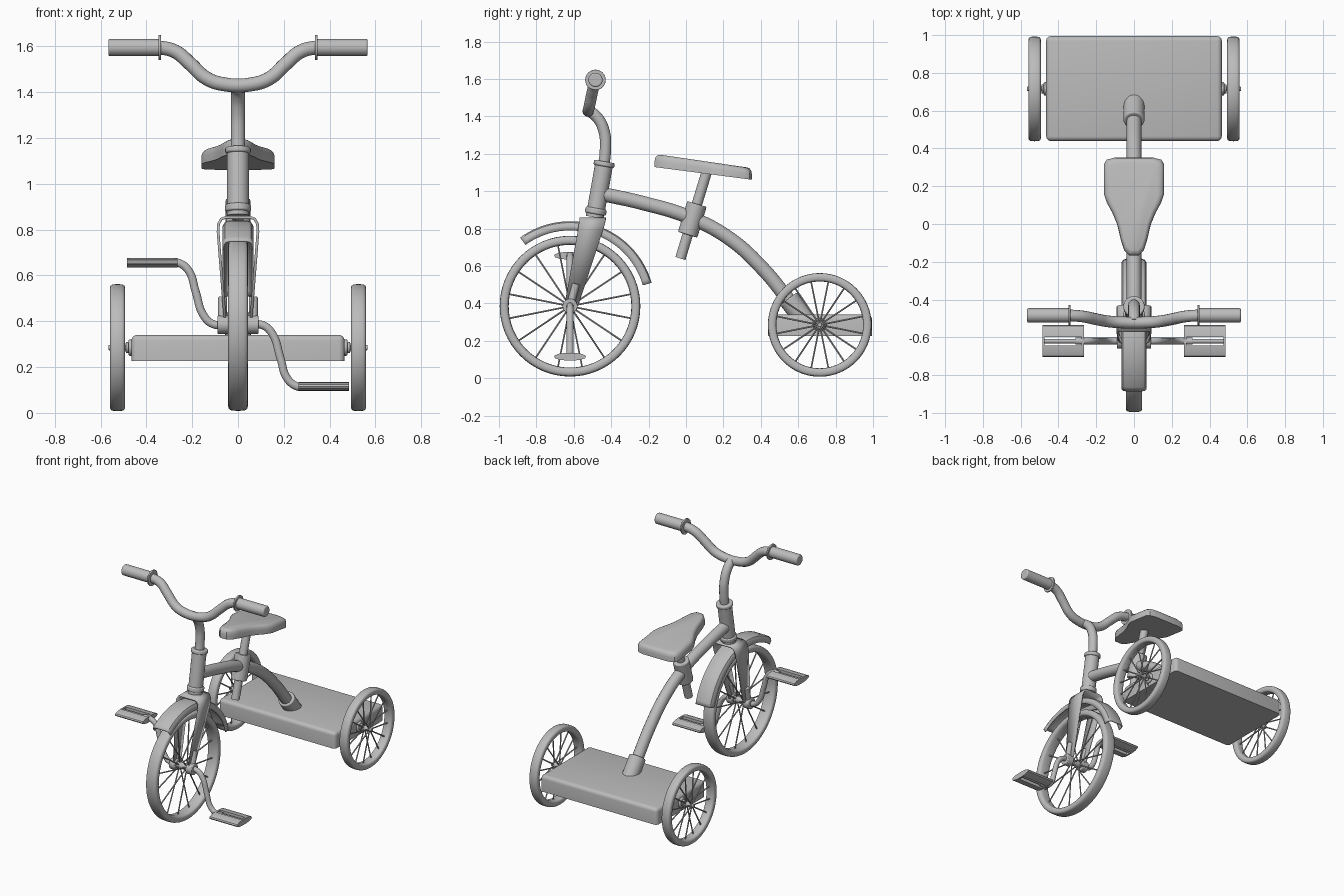
import bpy, bmesh, math
from mathutils import Vector, Matrix

cube = bpy.data.objects.get("Cube")
if cube:
    bpy.data.objects.remove(cube)

grey = bpy.data.materials.new("plain grey")
grey.use_nodes = True
GREY = (0.5, 0.5, 0.5, 1)
grey.diffuse_color = GREY
grey.node_tree.nodes["Principled BSDF"].inputs["Base Color"].default_value = GREY


def finish(name, data, angle=35):
    ob = bpy.data.objects.new(name, data)
    bpy.context.collection.objects.link(ob)
    data.materials.append(grey)
    bpy.ops.object.select_all(action='DESELECT')
    ob.select_set(True)
    bpy.context.view_layer.objects.active = ob
    if ob.type == 'CURVE':
        bpy.ops.object.convert(target='MESH')
        ob = bpy.context.object
    bpy.ops.object.shade_smooth_by_angle(angle=math.radians(angle))
    return ob


def from_bm(name, bm):
    bmesh.ops.recalc_face_normals(bm, faces=bm.faces)
    me = bpy.data.meshes.new(name)
    bm.to_mesh(me)
    bm.free()
    return finish(name, me)


def add_rod(bm, a, b, r, sides=24, r2=None):
    a, b = Vector(a), Vector(b)
    rot = (b - a).to_track_quat('Z', 'Y').to_matrix().to_4x4()
    bmesh.ops.create_cone(bm, cap_ends=True, segments=sides, radius1=r,
                          radius2=r if r2 is None else r2, depth=(b - a).length,
                          matrix=Matrix.Translation((a + b) / 2) @ rot)


def rod(name, a, b, r, bevel=0.0, sides=24):
    bm = bmesh.new()
    add_rod(bm, a, b, r, sides)
    ob = from_bm(name, bm)
    if bevel:
        add_bevel(ob, bevel)
    return ob


def add_bevel(ob, width, segments=3):
    mod = ob.modifiers.new("soft edges", 'BEVEL')
    mod.width, mod.segments, mod.limit_method = width, segments, 'ANGLE'
    mod.angle_limit = math.radians(50)


def tube(name, points, r):
    cu = bpy.data.curves.new(name, 'CURVE')
    cu.dimensions, cu.bevel_depth, cu.bevel_resolution = '3D', r, 5
    cu.use_fill_caps, cu.resolution_u = True, 8
    sp = cu.splines.new('BEZIER')
    sp.bezier_points.add(len(points) - 1)
    for bp, p in zip(sp.bezier_points, points):
        bp.co = p
        bp.handle_left_type = bp.handle_right_type = 'AUTO'
    return finish(name, cu)


def block(name, lo, hi, bevel=0.0):
    bm = bmesh.new()
    lo, hi = Vector(lo), Vector(hi)
    bmesh.ops.create_cube(bm, size=1, matrix=Matrix.Translation((lo + hi) / 2)
                          @ Matrix.Diagonal((*(hi - lo), 1)))
    ob = from_bm(name, bm)
    if bevel:
        add_bevel(ob, bevel)
    return ob


def wheel(name, centre, outer, inner, half, spokes, flange):
    """Rounded tyre ring with spokes fanning from both ends of a hub."""
    bm = bmesh.new()
    c = Vector(centre)
    mid, deep, n = (outer + inner) / 2, (outer - inner) / 2, 64
    section = []
    for k in range(20):
        t = math.tau * k / 20
        u, v = math.cos(t), math.sin(t)
        section.append((half * math.copysign(abs(u) ** 0.55, u),
                        mid + deep * math.copysign(abs(v) ** 0.65, v)))
    rings = []
    for i in range(n):
        a = math.tau * i / n
        rings.append([bm.verts.new(c + Vector((x, r * math.cos(a), r * math.sin(a))))
                      for x, r in section])
    for i in range(n):
        p, q = rings[i], rings[(i + 1) % n]
        for k in range(20):
            j = (k + 1) % 20
            bm.faces.new((p[k], p[j], q[j], q[k]))
    from_bm(name + "_tyre", bm)
    bm = bmesh.new()
    for i in range(spokes):
        a = math.tau * (i + 0.5) / spokes
        d = Vector((0, math.cos(a), math.sin(a)))
        side = Vector((flange if i % 2 else -flange, 0, 0))
        add_rod(bm, c + side + d * 0.01, c + d * (inner + 0.01), 0.0045, 8)
    from_bm(name + "_spokes", bm)


# Wheels and hubs
FY, FZ, RY, RZ = -0.62, 0.385, 0.715, 0.285
wheel("front_wheel", (0, FY, FZ), 0.376, 0.328, 0.043, 16, 0.028)
rod("front_hub", (-0.045, FY, FZ), (0.045, FY, FZ), 0.022)
for s, side in ((1, "left"), (-1, "right")):
    wheel(side + "_rear_wheel", (s * 0.526, RY, RZ), 0.277, 0.232, 0.033, 16, 0.02)
    rod(side + "_rear_axle", (s * 0.45, RY, RZ), (s * 0.566, RY, RZ), 0.012, 0.004)
    rod(side + "_rear_hub", (s * 0.5, RY, RZ), (s * 0.55, RY, RZ), 0.018)
    rod(side + "_axle_nut", (s * 0.46, RY, RZ), (s * 0.478, RY, RZ), 0.036, 0.006)
    rod(side + "_axle_washer", (s * 0.478, RY, RZ), (s * 0.49, RY, RZ), 0.024, 0.004)

# Rear platform, rounded everywhere except underneath
bm = bmesh.new()
bmesh.ops.create_cube(bm, size=1, matrix=Matrix.Translation((0, 0.717, 0.283))
                      @ Matrix.Diagonal((0.93, 0.555, 0.115, 1)))
bmesh.ops.bevel(bm, geom=[e for e in bm.edges if max(v.co.z for v in e.verts) > 0.3],
                offset=0.025, segments=4, profile=0.5, affect='EDGES')
from_bm("rear_platform", bm)

# Backbone, its socket and the head tube
tube("frame_tube", [(0, -0.45, 0.985), (0, -0.245, 0.94), (0, 0.02, 0.86), (0, 0.235, 0.745),
                    (0, 0.42, 0.575), (0, 0.535, 0.435), (0, 0.62, 0.33)], 0.039)
rod("frame_socket", (0, 0.548, 0.425), (0, 0.645, 0.3), 0.056, 0.008)
foot, top = Vector((0, -0.488, 0.86)), Vector((0, -0.437, 1.15))


def on_head(t):
    return foot.lerp(top, t)


rod("head_tube", on_head(0), on_head(1), 0.048)
rod("lower_collar", on_head(0.06), on_head(0.17), 0.057, 0.008)
rod("upper_collar", on_head(0.94), on_head(1.03), 0.056, 0.008)

# Stem and handlebar
tube("stem", [(0, -0.443, 1.12), (0, -0.431, 1.22), (0, -0.438, 1.32),
              (0, -0.475, 1.395), (0, -0.522, 1.432)], 0.031)
half_bar = [(0.07, -0.521, 1.436), (0.14, -0.515, 1.462), (0.21, -0.502, 1.525),
            (0.275, -0.489, 1.578), (0.35, -0.484, 1.595), (0.4, -0.484, 1.595)]
tube("handlebar", [(-x, y, z) for x, y, z in reversed(half_bar)] + half_bar, 0.031)
for s, side in ((1, "left"), (-1, "right")):
    rod(side + "_grip", (s * 0.34, -0.484, 1.595), (s * 0.566, -0.484, 1.595), 0.038, 0.008)
    rod(side + "_grip_flange", (s * 0.336, -0.484, 1.595), (s * 0.348, -0.484, 1.595), 0.055, 0.004)

# Fork: a tapering strip bent over the mudguard
half_fork = [(0.056, 0.4, -0.648, -0.572), (0.087, 0.79, -0.578, -0.444), (0.085, 0.825, -0.573, -0.434),
             (0.073, 0.846, -0.569, -0.43), (0.055, 0.853, -0.568, -0.429)]
strip = half_fork + [(-x, z, a, b) for x, z, a, b in reversed(half_fork)]
bm = bmesh.new()
rows = [(bm.verts.new((x, a, z)), bm.verts.new((x, b, z))) for x, z, a, b in strip]
for p, q in zip(rows, rows[1:]):
    bm.faces.new((p[0], p[1], q[1], q[0]))
fork = from_bm("fork", bm)
mod = fork.modifiers.new("thickness", 'SOLIDIFY')
mod.thickness, mod.offset = 0.012, 0
for s, side in ((1, "left"), (-1, "right")):
    rod(side + "_bearing", (s * 0.042, FY, FZ), (s * 0.09, FY, FZ), 0.04, 0.005)
    rod(side + "_dropout", (s * 0.066, FY, FZ), (s * 0.068, -0.588, 0.505), 0.02, 0.004)

# Mudguard: channel section swept around the front wheel
section = [(-0.063, 0.405), (-0.063, 0.43), (-0.055, 0.444), (-0.04, 0.45),
           (0.04, 0.45), (0.055, 0.444), (0.063, 0.43), (0.063, 0.405)]
bm = bmesh.new()
rows = []
for i in range(33):
    a = math.radians(16 + i * (126 - 16) / 32)
    rows.append([bm.verts.new((x, FY + r * math.cos(a), FZ + r * math.sin(a))) for x, r in section])
for p, q in zip(rows, rows[1:]):
    for k in range(len(section) - 1):
        bm.faces.new((p[k], p[k + 1], q[k + 1], q[k]))
guard = from_bm("mudguard", bm)
mod = guard.modifiers.new("thickness", 'SOLIDIFY')
mod.thickness, mod.offset = 0.008, 0

# Cranks and pedals, turned half a revolution from each other
for s, side in ((1, "left"), (-1, "right")):
    def at(x, y, z):
        return (s * x, FY + y, FZ - s * z)
    tube(side + "_crank", [at(0.04, 0, 0), at(0.11, 0, 0.003), at(0.15, 0, 0.04), at(0.185, 0, 0.145),
                           at(0.215, 0, 0.235), at(0.26, 0, 0.27), at(0.31, 0, 0.27)], 0.018)
    rod(side + "_pedal_axle", at(0.27, 0, 0.27), at(0.48, 0, 0.27), 0.012)
    z = FZ - s * 0.27
    bm = bmesh.new()
    for d in (1, -1):
        pad = [(0.022, -0.02), (0.055, -0.017), (0.08, -0.008), (0.085, 0), (0.08, 0.008),
               (0.055, 0.017), (0.022, 0.02)]
        face = bm.faces.new([bm.verts.new((s * 0.265, FY + d * y, z + h)) for y, h in pad])
        ext = bmesh.ops.extrude_face_region(bm, geom=[face], use_keep_orig=True)
        bmesh.ops.translate(bm, vec=(s * 0.22, 0, 0),
                            verts=[g for g in ext["geom"] if isinstance(g, bmesh.types.BMVert)])
    from_bm(side + "_pedal_pads", bm)
    for x in (0.265, 0.473):
        x0, x1 = sorted((s * x, s * (x + 0.012)))
        block(side + "_pedal_end", (x0, FY - 0.024, z - 0.02), (x1, FY + 0.024, z + 0.02))

# Seat post and clamp
low, high = Vector((0, -0.03, 0.64)), Vector((0, 0.113, 1.11))
rod("seat_post", low, high, 0.028)
rod("seat_clamp", low.lerp(high, 0.27), low.lerp(high, 0.62), 0.054, 0.006)

# Saddle: outline pulled up, tilted forward edge high, with a soft top
outline = [(0.1, 0.352), (0.145, 0.34), (0.16, 0.315), (0.16, 0.16), (0.145, 0.115), (0.115, 0.06),
           (0.09, 0.0), (0.068, -0.09), (0.052, -0.14), (0.025, -0.168)]
outline += [(-x, y) for x, y in reversed(outline)]
bm = bmesh.new()
layers = []
for scale, h in ((1, 0), (1, 0.032), (0.97, 0.05), (0.9, 0.061), (0.78, 0.066)):
    layers.append([bm.verts.new((x * scale, 0.1 + (y - 0.1) * (1 + scale) / 2,
                                 1.094 + h - 0.13 * (y - 0.1))) for x, y in outline])
bm.faces.new(layers[0])
bm.faces.new(layers[-1])
for p, q in zip(layers, layers[1:]):
    for k in range(len(outline)):
        j = (k + 1) % len(outline)
        bm.faces.new((p[k], p[j], q[j], q[k]))
from_bm("saddle", bm)
